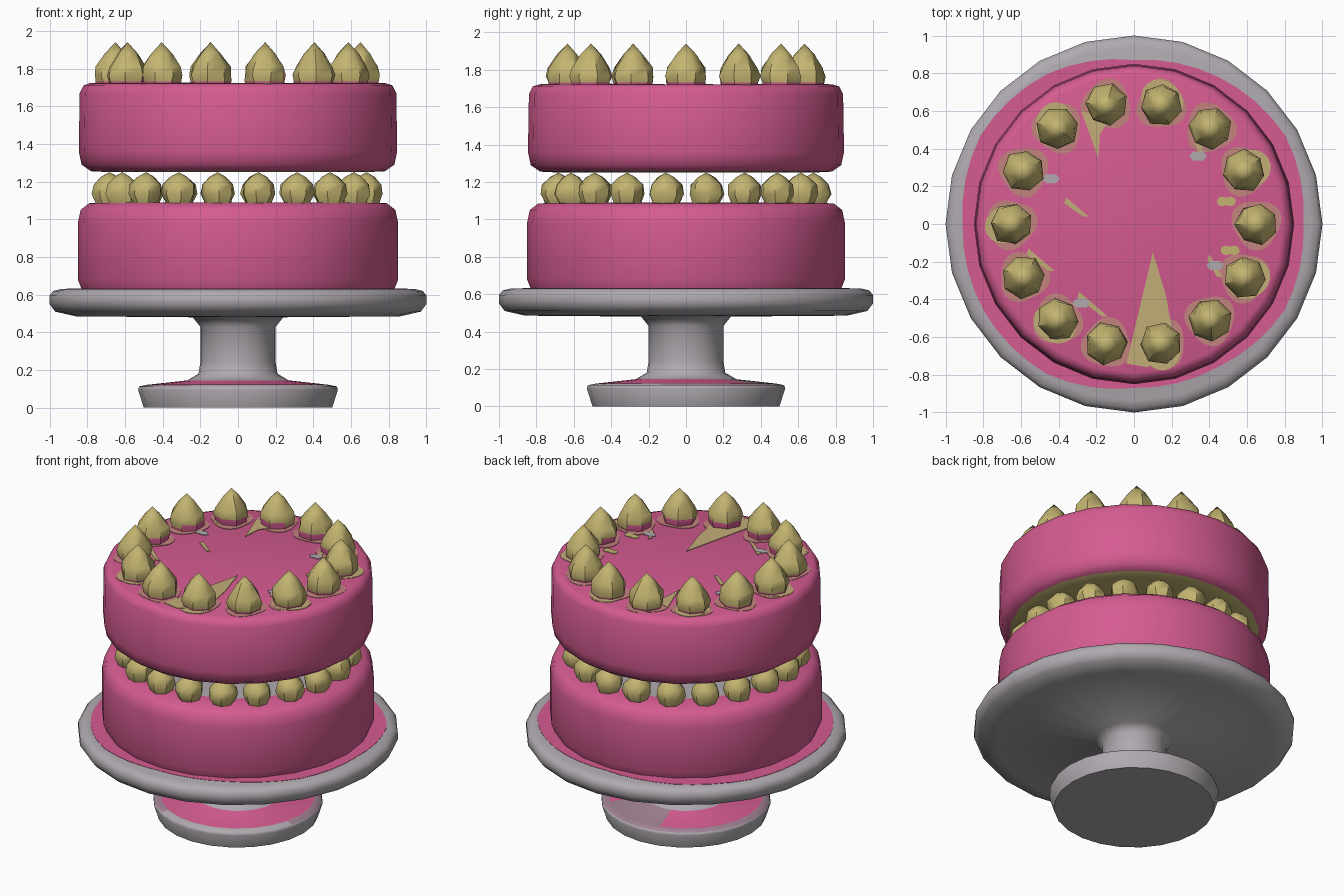
import bpy, bmesh, math, random

random.seed(4)
if "Cube" in bpy.data.objects:
    bpy.data.objects.remove(bpy.data.objects["Cube"])


def material(name, rgb):
    m = bpy.data.materials.new(name)
    m.use_nodes = True
    m.diffuse_color = (*rgb, 1)
    m.node_tree.nodes["Principled BSDF"].inputs["Base Color"].default_value = (*rgb, 1)
    return m


PINK = material("pink icing", (0.66, 0.105, 0.28))
CREAM = material("golden cream", (0.55, 0.46, 0.165))
GREY = material("stand grey", (0.43, 0.40, 0.43))
MAUVE = material("stained grey", (0.35, 0.22, 0.29))
BLUSH = material("cream and icing blend", (0.55, 0.23, 0.21))
TAN = material("bare cream", (0.55, 0.42, 0.19))


def finish(name, bm, mats, angle=40):
    bmesh.ops.recalc_face_normals(bm, faces=bm.faces)
    mesh = bpy.data.meshes.new(name)
    bm.to_mesh(mesh)
    bm.free()
    for m in mats:
        mesh.materials.append(m)
    ob = bpy.data.objects.new(name, mesh)
    bpy.context.collection.objects.link(ob)
    bpy.ops.object.select_all(action="DESELECT")
    ob.select_set(True)
    bpy.context.view_layer.objects.active = ob
    bpy.ops.object.shade_smooth_by_angle(angle=math.radians(angle))
    return ob


def lathe(name, profile, mats, sides=24, rule=None, place=(0, 0, 0), jitter=0, angle=50):
    """Revolve (radius, z) points; zero radius closes to a pole."""
    bm = bmesh.new()
    rings = []
    spin = random.random() * jitter * 60
    for r, z in profile:
        if r == 0:
            rings.append([bm.verts.new((0, 0, z))])
            continue
        ring = []
        for i in range(sides):
            a = math.tau * i / sides + spin
            q = r * (1 + random.uniform(-jitter, jitter))
            ring.append(bm.verts.new((q * math.cos(a), q * math.sin(a), z)))
        rings.append(ring)
    for lo, hi in zip(rings, rings[1:]):
        for i in range(sides):
            j = (i + 1) % sides
            corners = [lo[i % len(lo)], lo[j % len(lo)], hi[j % len(hi)], hi[i % len(hi)]]
            bm.faces.new(list(dict.fromkeys(corners)))
    bmesh.ops.translate(bm, verts=bm.verts, vec=place)
    if rule:
        for f in bm.faces:
            f.material_index = rule(f.calc_center_median())
    return finish(name, bm, mats, angle)


def plate(name, outline, z, mat):
    """Thin flat patch from a list of xy points."""
    bm = bmesh.new()
    face = bm.faces.new([bm.verts.new((x, y, z)) for x, y in outline])
    out = bmesh.ops.extrude_face_region(bm, geom=[face])
    top = [v for v in out["geom"] if isinstance(v, bmesh.types.BMVert)]
    bmesh.ops.translate(bm, verts=top, vec=(0, 0, 0.004))
    return finish(name, bm, [mat])


def blob(x, y, radius, n=24):
    """Closed outline round (x, y); radius is a function of the angle."""
    turns = [math.tau * i / n for i in range(n)]
    return [(x + radius(a) * math.cos(a), y + radius(a) * math.sin(a)) for a in turns]


# Stand: foot, stem and round plate, with icing spilt on the foot
def foot_colour(c):
    back_left = c.y > c.x and c.x > -0.08
    if 0.12 < c.z < 0.15 and c.xy.length > 0.25:
        return 2 if back_left else 1
    if 0.114 < c.z < 0.12:
        return 2 if c.y > -0.1 or c.x < -0.2 else 0
    return 0


lathe("cake_stand", [(0, 0), (0.50, 0), (0.53, 0.095), (0.525, 0.113), (0.48, 0.122),
                     (0.27, 0.145), (0.21, 0.18), (0.20, 0.24), (0.20, 0.43), (0.24, 0.48),
                     (0.86, 0.485), (0.97, 0.51), (1.0, 0.55), (1.0, 0.595), (0.98, 0.62),
                     (0.94, 0.63), (0, 0.63)],
      [GREY, PINK, MAUVE], rule=foot_colour, angle=70)

# Icing spilt on the plate, one radius every 30 degrees
SPILL = [0.90, 0.93, 0.90, 0.87, 0.92, 0.94, 0.91, 0.92, 0.92, 0.87, 0.88, 0.92]


def spill_radius(a):
    step = a / math.tau * len(SPILL)
    k = int(step)
    t = step - k
    return SPILL[k % len(SPILL)] * (1 - t) + SPILL[(k + 1) % len(SPILL)] * t


plate("plate_icing", blob(0, 0, spill_radius, 48), 0.628, PINK)

# Two cake tiers: the lower has a grey bed inside, the upper shows cream beneath
lathe("lower_tier", [(0, 0.63), (0.83, 0.63), (0.85, 0.68), (0.85, 0.98), (0.835, 1.05),
                     (0.79, 1.085), (0.64, 1.09), (0, 1.09)], [PINK, GREY],
      rule=lambda c: int(c.z > 1.0895))
lathe("upper_tier", [(0, 1.25), (0.68, 1.25), (0.78, 1.255), (0.83, 1.29), (0.845, 1.36),
                     (0.84, 1.67), (0.82, 1.71), (0.79, 1.72), (0, 1.715)],
      [PINK, CREAM], rule=lambda c: int(c.z < 1.254))

# Bare cream slice, smears, cracks and flecks on the top
TOP = 1.718
plate("cream_slice", [(-0.04, -0.74), (0.07, -0.76), (0.22, -0.67), (0.17, -0.38), (0.10, -0.15)],
      TOP + 0.002, TAN)
plate("back_cream_smear", [(-0.28, 0.60), (-0.13, 0.55), (-0.18, 0.48), (-0.19, 0.35)],
      TOP + 0.002, TAN)
CRACKS = [(-0.36, 0.14, -0.24, 0.04), (-0.29, -0.36, -0.14, -0.49), (0.40, -0.16, 0.47, -0.28),
          (-0.56, -0.13, -0.42, -0.25), (0.33, 0.47, 0.38, 0.36)]
for k, (x, y, u, v) in enumerate(CRACKS):
    plate(f"cream_crack_{k}", [(x, y), (u, v), (u - 0.03, v), (x - 0.01, y - 0.03)],
          TOP + 0.002, TAN)
for k, (x, y) in enumerate([(0.49, 0.12), (0.51, -0.14)]):
    plate(f"small_smear_{k}", blob(x, y, lambda a: 0.035 + 0.015 * math.cos(2 * a)),
          TOP + 0.002, CREAM)
for k, (x, y) in enumerate([(-0.44, 0.24), (0.34, 0.36), (-0.28, -0.42), (0.43, -0.22)]):
    plate(f"grey_fleck_{k}", blob(x, y, lambda a: 0.035 + 0.012 * math.cos(2 * a), 8),
          TOP + 0.003, GREY)

# Pointed dollops around the top, iced at the foot and more so on the inner side
SHAPE = [(0, 0), (0.10, 0), (0.105, 0.032), (0.112, 0.065), (0.102, 0.11), (0.055, 0.18),
         (0, 0.24)]


def dollop_colour(c):
    inner = c.xy.length < 0.62
    return int(c.z < 1.72 or (inner and c.z < 1.76))


for i in range(14):
    a = math.tau * i / 14
    x, y = 0.65 * math.cos(a), 0.65 * math.sin(a)
    lathe(f"top_dollop_{i}", SHAPE, [CREAM, PINK], sides=7, place=(x, y, 1.70), jitter=0.06,
          rule=dollop_colour, angle=45)
    # Blended smear with a paler cream patch on alternate dollops
    plate(f"dollop_smear_{i}",
          blob(x, y, lambda t: 0.13 + 0.012 * math.sin(3 * t + i)), TOP, BLUSH)
    if i % 2:
        plate(f"cream_smear_{i}",
              blob(1.04 * x, 1.04 * y, lambda t: 0.108 + 0.01 * math.sin(2 * t + i)),
              TOP + 0.001, TAN)

# Round dollops holding the upper tier
for i in range(20):
    a = math.tau * (i + 0.5) / 20
    lathe(f"middle_dollop_{i}", [(0, 0), (0.07, 0), (0.092, 0.05), (0.085, 0.10), (0.045, 0.14),
                                 (0, 0.165)], [CREAM], sides=7, jitter=0.07, angle=45,
          place=(0.69 * math.cos(a), 0.69 * math.sin(a), 1.085))
